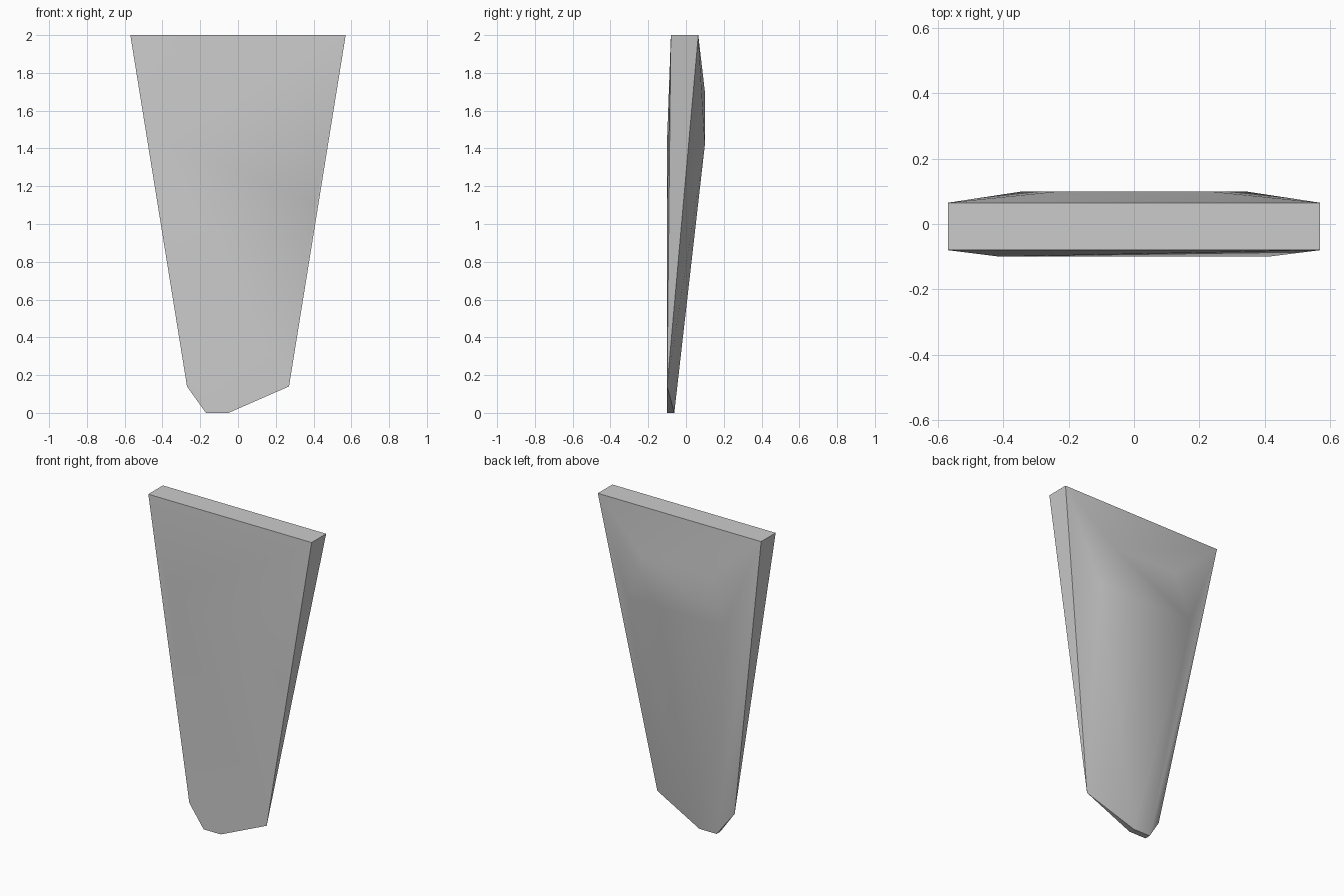
import bpy, bmesh, math

cube = bpy.data.objects.get("Cube")
if cube:
    bpy.data.objects.remove(cube, do_unlink=True)

stone = bpy.data.materials.new("light grey")
stone.use_nodes = True
grey = (0.6, 0.6, 0.6, 1)
stone.diffuse_color = grey
stone.node_tree.nodes["Principled BSDF"].inputs["Base Color"].default_value = grey


def pair(x, y, z):
    """A corner and its mirror image across x."""
    return [(x, y, z), (-x, y, z)]


# Corners of the faceted slab
corners = (
    pair(0.57, -0.08, 2) + pair(0.57, 0.065, 2)          # top end
    + pair(0.23, 0.1, 1.7) + pair(0.34, 0.1, 1.42)       # raised back panel
    + pair(0.27, -0.1, 0.14)                             # lower side corners
    + [(x, y, 0) for x in (-0.17, -0.05) for y in (-0.1, -0.062)]  # offset tip
    + [(-0.41, -0.1, 1.45), (0.41, -0.1, 1.1)]           # shallow front bulge
)

# Wrap the corners in a convex skin and merge its flat areas
bm = bmesh.new()
for co in corners:
    bm.verts.new(co)
bmesh.ops.convex_hull(bm, input=bm.verts[:])
bmesh.ops.dissolve_limit(bm, angle_limit=math.radians(0.1),
                         verts=bm.verts[:], edges=bm.edges[:])
bmesh.ops.recalc_face_normals(bm, faces=bm.faces[:])
mesh = bpy.data.meshes.new("tapered_slab")
bm.to_mesh(mesh)
bm.free()
mesh.materials.append(stone)

slab = bpy.data.objects.new("tapered_slab", mesh)
bpy.context.collection.objects.link(slab)

# Soft facets on the broad faces, crisp outer edges
bpy.ops.object.select_all(action="DESELECT")
slab.select_set(True)
bpy.context.view_layer.objects.active = slab
bpy.ops.object.shade_smooth_by_angle(angle=math.radians(40))
